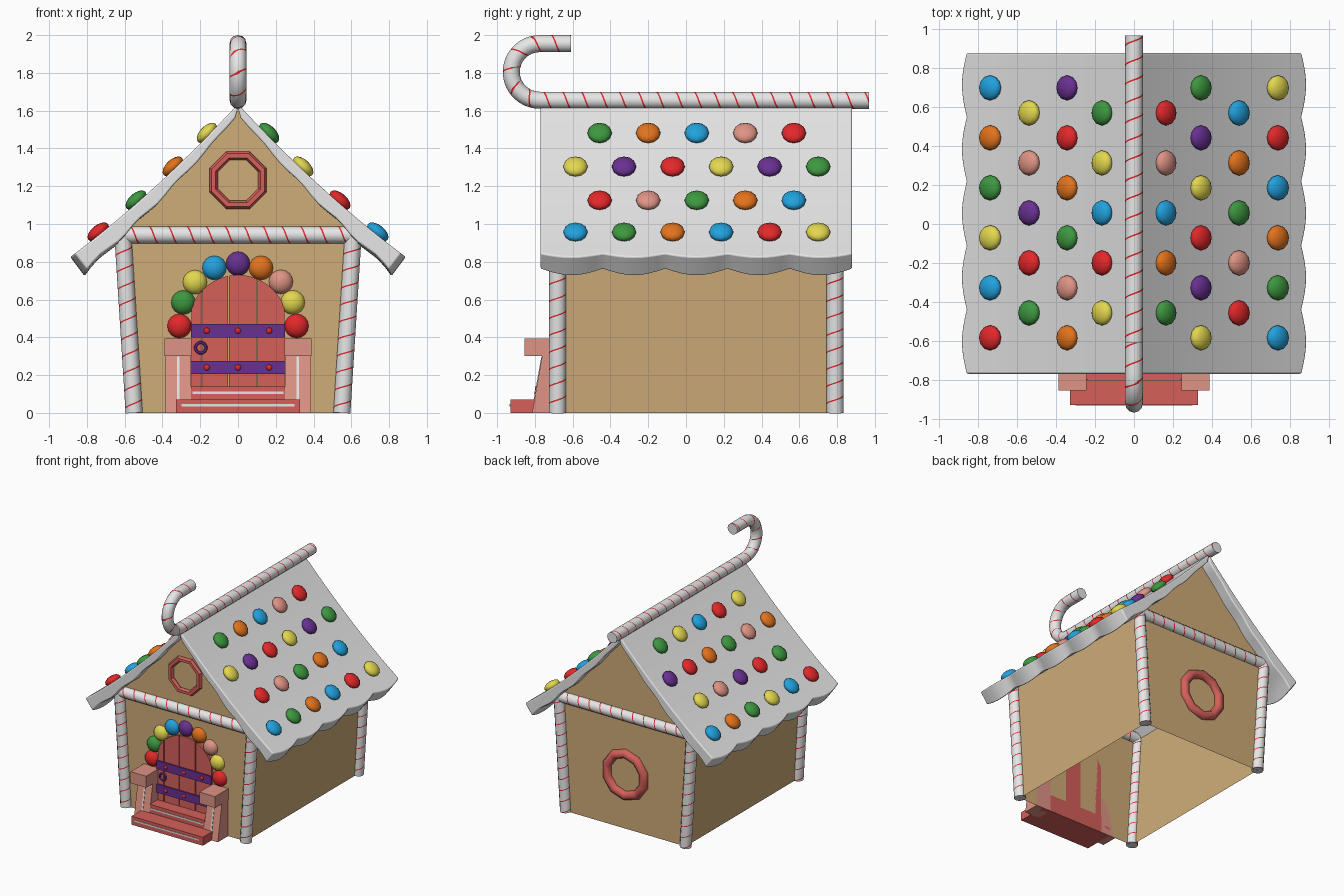
import bpy, bmesh, math
from mathutils import Vector, Matrix

if "Cube" in bpy.data.objects:
    bpy.data.objects.remove(bpy.data.objects["Cube"])


def mat(name, r, g, b):
    m = bpy.data.materials.new(name)
    m.diffuse_color = tuple((c / 255) ** 2.2 for c in (r, g, b)) + (1,)
    m.use_nodes = True
    m.node_tree.nodes["Principled BSDF"].inputs["Base Color"].default_value = m.diffuse_color
    return m


TAN = mat("gingerbread tan", 206, 171, 120)
WHITE = mat("icing white", 230, 230, 230)
RED = mat("candy red", 226, 44, 46)
SALMON = mat("door salmon", 212, 96, 90)
PINK = mat("candy pink", 222, 146, 132)
BLUE = mat("candy blue", 38, 160, 220)
GREEN = mat("candy green", 64, 150, 66)
YELLOW = mat("candy yellow", 226, 214, 80)
ORANGE = mat("candy orange", 226, 114, 34)
PURPLE = mat("candy purple", 104, 52, 144)
CODE = dict(r=RED, p=PINK, b=BLUE, g=GREEN, y=YELLOW, o=ORANGE, v=PURPLE)


def finish(name, bm, *mats, smooth=None, fix=True):
    if fix:
        bmesh.ops.recalc_face_normals(bm, faces=bm.faces)
    me = bpy.data.meshes.new(name)
    bm.to_mesh(me)
    bm.free()
    for m in mats:
        me.materials.append(m)
    if smooth:
        for p in me.polygons:
            p.use_smooth = True
        me.set_sharp_from_angle(angle=math.radians(smooth))
    ob = bpy.data.objects.new(name, me)
    bpy.context.collection.objects.link(ob)
    return ob


def prism(name, pts, axis, a, b, m):
    """Extrude a 2D outline: axis 'x' takes (y, z) points, axis 'y' takes (x, z)."""
    bm = bmesh.new()
    place = (lambda p, d: (d, *p)) if axis == 'x' else (lambda p, d: (p[0], d, p[1]))
    lo, hi = ([bm.verts.new(place(p, d)) for p in pts] for d in (a, b))
    bm.faces.new(lo)
    bm.faces.new(hi)
    n = len(pts)
    for i in range(n):
        k = (i + 1) % n
        bm.faces.new((lo[i], lo[k], hi[k], hi[i]))
    return finish(name, bm, m)


def box(name, x0, x1, y0, y1, z0, z1, m):
    return prism(name, [(x0, z0), (x1, z0), (x1, z1), (x0, z1)], 'y', y0, y1, m)


def ellipsoid(name, matrix, m, seg=14, rings=8, half=False):
    bm = bmesh.new()
    bmesh.ops.create_uvsphere(bm, u_segments=seg, v_segments=rings, radius=1)
    if half:
        bmesh.ops.delete(bm, geom=[v for v in bm.verts if v.co.z < -0.01], context='VERTS')
    bm.transform(matrix)
    return finish(name, bm, m, smooth=60)


def ring(name, loc, major, minor, m, seg=8, mseg=8):
    bpy.ops.mesh.primitive_torus_add(major_radius=major, minor_radius=minor,
                                     major_segments=seg, minor_segments=mseg)
    ob = bpy.context.object
    ob.name = name
    ob.data.transform(Matrix.Translation(loc) @ Matrix.Rotation(math.pi / 2, 4, 'X')
                      @ Matrix.Rotation(math.pi / seg, 4, 'Z'))
    ob.data.materials.append(m)
    return ob


def cane(name, path, side, r=0.045, pitch=0.1, n=12):
    """Tube whose slanted quads carry a thin spiral stripe."""
    path = [Vector(p) for p in path]
    side = Vector(side)
    cum = [0]
    for p, q in zip(path, path[1:]):
        cum.append(cum[-1] + (q - p).length)
    N = round(cum[-1] / pitch * n)
    bm = bmesh.new()
    rows, seg = [], 0
    for i in range(N + 1):
        s = cum[-1] * i / N
        while seg < len(path) - 2 and s > cum[seg + 1]:
            seg += 1
        d = path[seg + 1] - path[seg]
        c = path[seg] + d * ((s - cum[seg]) / d.length)
        up = d.normalized().cross(side)
        rows.append([bm.verts.new(c + r * (side * math.cos(2 * math.pi * j / n)
                                           + up * math.sin(2 * math.pi * j / n))) for j in range(n)])
    row = lambda i: rows[min(max(i, 0), N)]
    for i in range(-1, N):
        for j in range(n):
            k = (j + 1) % n
            quad = (row(i)[j], row(i + 1)[j], row(i + 2)[k], row(i + 1)[k])
            f = bm.faces.new(list(dict.fromkeys(quad)))
            f.material_index = int((i - j) % n == 0)
    bm.faces.new(rows[0])
    bm.faces.new(rows[-1])
    return finish(name, bm, WHITE, RED, smooth=50)


# Gingerbread walls: open-bottomed sheets, flared upward
YF, YB = -0.68, 0.79
bm = bmesh.new()
outline = [(-0.55, 0), (0.55, 0), (0.605, 0.95), (0, 1.6), (-0.605, 0.95)]
front = [bm.verts.new((x, YF, z)) for x, z in outline]
back = [bm.verts.new((x, YB, z)) for x, z in outline]
bm.faces.new(front)
bm.faces.new(back[::-1])
bm.faces.new((front[1], back[1], back[2], front[2]))
bm.faces.new((front[0], front[4], back[4], back[0]))
finish("walls", bm, TAN, fix=False)

# Icing roof: two curved slabs with scalloped eaves
RY0, RY1 = -0.77, 0.88
roof_z = lambda x: 1.635 - 1.08 * x + 0.19 * x * x
roof_n = lambda x: Vector((1.08 - 0.38 * x, 0, 1)).normalized()
for s, label in ((1, "right"), (-1, "left")):
    bm = bmesh.new()
    U, V = 20, 40
    top, bot = [], []
    for i in range(U + 1):
        u = i / U
        top.append([])
        bot.append([])
        for j in range(V + 1):
            v = j / V
            lobe = abs(math.sin(5 * math.pi * v))
            x = u * (0.863 + 0.025 * lobe)
            p = Vector((x, RY0 + (RY1 - RY0) * v, roof_z(x)))
            t = 0.035 + 0.065 * u + 0.02 * u ** 4 * lobe + 0.008 * u ** 0.5 * math.sin(26 * u)
            q = p - roof_n(x) * t
            q.x = max(q.x, 0)
            for grid, c in ((top, p), (bot, q)):
                grid[i].append(bm.verts.new((s * c.x, c.y, c.z)))
    for i in range(U):
        for j in range(V):
            for g in (top, bot):
                bm.faces.new((g[i][j], g[i + 1][j], g[i + 1][j + 1], g[i][j + 1]))
        for j in (0, V):
            bm.faces.new((top[i][j], top[i + 1][j], bot[i + 1][j], bot[i][j]))
    for j in range(V):
        for i in (0, U):
            bm.faces.new((top[i][j], top[i][j + 1], bot[i][j + 1], bot[i][j]))
    roof = finish(label + "_roof_icing", bm, WHITE, smooth=60)
    bev = roof.modifiers.new("round_rim", 'BEVEL')
    bev.width, bev.segments = 0.035, 3
    bev.limit_method, bev.angle_limit = 'ANGLE', math.radians(55)

# Roof candies, rows from ridge to eave, colours from front to back
rows = {1: ("gobpr", "yvryvg", "rpgob", "bgobry"), -1: ("yrbyg", "opgrov"[:6], "grvpy", "rbygob")}
rows[-1] = ("yrbyg", "opgorv", "grvpy", "rbygob")
for s in (1, -1):
    for x, colours in zip((0.155, 0.335, 0.53, 0.73), rows[s]):
        nrm = roof_n(x)
        ang = s * math.atan2(nrm.x, nrm.z)
        y0 = -0.585 if len(colours) == 6 else -0.457
        for k, c in enumerate(colours):
            m = (Matrix.Translation((s * (x + 0.01), y0 + 0.257 * k, roof_z(x) + 0.01))
                 @ Matrix.Rotation(ang, 4, 'Y') @ Matrix.Diagonal((0.067, 0.065, 0.036, 1)))
            ellipsoid("roof_candy", m, CODE[c], 12, 8)

# Candy canes: hooked ridge, corner posts, gable beams
hook = [(0, 0.97, 1.655)] + [(0, -0.775 - 0.15 * math.sin(a), 1.805 - 0.15 * math.cos(a))
                             for a in (math.pi * k / 16 for k in range(17))] + [(0, -0.61, 1.955)]
cane("ridge_cane", hook, (1, 0, 0))
for y, end in ((YF, "front"), (YB, "back")):
    for s in (1, -1):
        cane(end + "_post_cane", [(s * 0.55, y, 0), (s * 0.612, y, 0.98)], (0, 1, 0), pitch=0.09)
    cane(end + "_beam_cane", [(-0.6, y, 0.942), (0.6, y, 0.942)], (0, 1, 0))

# Arched plank door
arch = lambda x: 0.47 + 0.26 * math.sqrt(max(0, 1 - (x / 0.262) ** 2))
edges = [-0.25, -0.19, -0.05, 0.1, 0.25]
for a, b in zip(edges, edges[1:]):
    a, b = a + 0.003, b - 0.003
    tops = [(b + (a - b) * k / 6, arch(b + (a - b) * k / 6)) for k in range(7)]
    prism("door_plank", [(a, 0.14), (b, 0.14)] + tops, 'y', -0.70, YF, SALMON)
for z in (0.24, 0.435):
    box("door_strap", -0.25, 0.25, -0.712, -0.70, z - 0.035, z + 0.035, PURPLE)
    for x in (-0.165, 0, 0.165):
        ellipsoid("strap_rivet", Matrix.Translation((x, -0.712, z))
                  @ Matrix.Diagonal((0.016, 0.01, 0.016, 1)), RED, 8, 6)
ring("door_handle", (-0.197, -0.706, 0.345), 0.028, 0.008, PURPLE, 12, 6)

# Gumball arch around the door
balls = [(-0.31, 0.46, 'r'), (-0.29, 0.585, 'g'), (-0.228, 0.692, 'y'), (-0.125, 0.768, 'b'),
         (0, 0.79, 'v'), (0.122, 0.768, 'o'), (0.227, 0.694, 'p'), (0.29, 0.585, 'y'), (0.31, 0.46, 'r')]
for x, z, c in balls:
    ellipsoid("gumball", Matrix.Translation((x, YF, z)) @ Matrix.Rotation(math.pi / 2, 4, 'X')
              @ Matrix.Diagonal((0.064, 0.064, 0.045, 1)), CODE[c], 16, 8, half=True)

# Round windows on the front gable and back wall
ring("gable_window_frame", (0, YF - 0.01, 1.232), 0.14, 0.024, SALMON, 8, 6)
for p in ring("back_window_frame", (0, YB, 0.45), 0.175, 0.038, SALMON, 10, 8).data.polygons:
    p.use_smooth = True

# Steps with icing lines
box("lower_step", -0.328, 0.328, -0.93, YF, 0, 0.07, SALMON)
box("upper_step", -0.25, 0.25, -0.80, YF, 0, 0.14, SALMON)
box("lower_step_icing", -0.3, 0.3, -0.934, -0.93, 0.034, 0.046, WHITE)
box("upper_step_icing", -0.24, 0.24, -0.804, -0.80, 0.1, 0.112, WHITE)

# Step pillars with caps and icing lines
for s, label in ((1, "right"), (-1, "left")):
    prism(label + "_pillar", [(-0.815, 0), (YF, 0), (YF, 0.3), (-0.762, 0.3)], 'x', s * 0.25, s * 0.385, PINK)
    prism(label + "_pillar_icing", [(-0.819, 0), (-0.81, 0), (-0.757, 0.298), (-0.766, 0.298)],
          'x', s * 0.311, s * 0.323, WHITE)
    box(label + "_pillar_cap", s * 0.245, s * 0.388, -0.855, YF, 0.3, 0.395, PINK)
